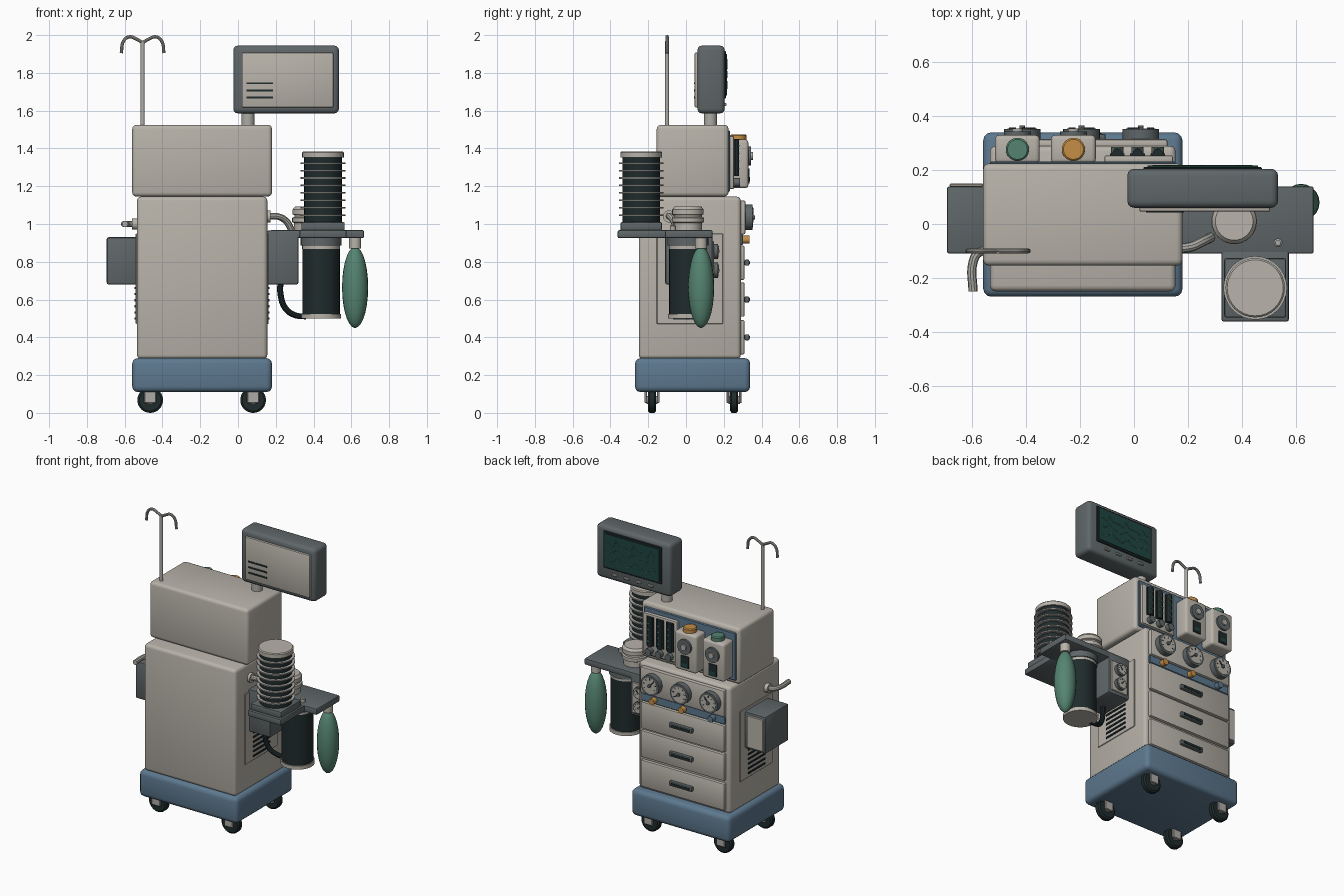
import bpy, bmesh, math
from mathutils import Matrix, Vector

if "Cube" in bpy.data.objects:
    bpy.data.objects.remove(bpy.data.objects["Cube"])


def material(name, r, g, b):
    m = bpy.data.materials.new(name)
    m.diffuse_color = (r, g, b, 1)
    m.use_nodes = True
    m.node_tree.nodes["Principled BSDF"].inputs["Base Color"].default_value = m.diffuse_color
    return m


BEIGE = material("warm_beige", 0.48, 0.45, 0.40)
BLUE = material("slate_blue", 0.11, 0.19, 0.275)
GREY = material("dark_grey", 0.115, 0.135, 0.14)
BLACK = material("rubber_black", 0.014, 0.024, 0.025)
GREEN = material("bag_green", 0.09, 0.23, 0.165)
ORANGE = material("amber", 0.56, 0.27, 0.06)
METAL = material("pale_metal", 0.42, 0.41, 0.38)
SCREEN = material("screen_teal", 0.014, 0.06, 0.052)
TRACE = material("trace_green", 0.05, 0.17, 0.13)


def finish(bm, name, mat):
    me = bpy.data.meshes.new(name)
    bm.to_mesh(me)
    bm.free()
    me.materials.append(mat)
    ob = bpy.data.objects.new(name, me)
    bpy.context.collection.objects.link(ob)
    return ob


def box(name, x, y, z, mat, bevel=0.0, seg=3):
    """Box from (min, max) pairs with rounded edges."""
    bm = bmesh.new()
    bmesh.ops.create_cube(bm, size=1)
    for v in bm.verts:
        v.co = [(p[0] + p[1]) / 2 + c * (p[1] - p[0]) for p, c in zip((x, y, z), v.co)]
    if bevel:
        bmesh.ops.bevel(bm, geom=bm.edges[:], offset=bevel, segments=seg,
                        profile=0.5, affect='EDGES')
    return finish(bm, name, mat)


AXES = {'X': Matrix.Rotation(math.pi / 2, 4, 'Y'),
        'Y': Matrix.Rotation(-math.pi / 2, 4, 'X'),
        'Z': Matrix.Identity(4)}


def lathe(name, base, axis, profile, mat, seg=32):
    """Solid of revolution; profile holds (radius, height) pairs from base along axis."""
    bm = bmesh.new()
    rings = [[bm.verts.new((r * math.cos(2 * math.pi * i / seg),
                            r * math.sin(2 * math.pi * i / seg), h)) for i in range(seg)]
             for r, h in profile]
    for a, b in zip(rings, rings[1:]):
        for i in range(seg):
            j = (i + 1) % seg
            bm.faces.new((a[i], a[j], b[j], b[i]))
    bm.faces.new(rings[0][::-1])
    bm.faces.new(rings[-1])
    bm.transform(Matrix.Translation(base) @ AXES[axis])
    return finish(bm, name, mat)


def cyl(name, base, axis, r, h, mat, seg=32):
    return lathe(name, base, axis, [(r, 0), (r, h)], mat, seg)


def tube(name, pts, r, mat, smooth=True):
    """Round tube along a path."""
    cu = bpy.data.curves.new(name, 'CURVE')
    cu.dimensions = '3D'
    cu.bevel_depth, cu.bevel_resolution, cu.resolution_u = r, 3, 6
    cu.use_fill_caps = True
    sp = cu.splines.new('BEZIER' if smooth else 'POLY')
    if smooth:
        sp.bezier_points.add(len(pts) - 1)
        for p, c in zip(sp.bezier_points, pts):
            p.co = c
            p.handle_left_type = p.handle_right_type = 'AUTO'
    else:
        sp.points.add(len(pts) - 1)
        for p, c in zip(sp.points, pts):
            p.co = (*c, 1)
    tmp = bpy.data.objects.new(name + "_path", cu)
    bpy.context.collection.objects.link(tmp)
    bpy.context.view_layer.update()
    me = bpy.data.meshes.new_from_object(tmp)
    bpy.data.objects.remove(tmp)
    me.materials.clear()
    me.materials.append(mat)
    ob = bpy.data.objects.new(name, me)
    bpy.context.collection.objects.link(ob)


def gauge(name, x, y, z, r, angle):
    """Dial facing +y: rim, face, ticks, needle and hub."""
    cyl(name + "_rim", (x, y, z), 'Y', r, r * 0.55, GREY)
    f = y + r * 0.55
    cyl(name + "_face", (x, f - 0.004, z), 'Y', r * 0.8, 0.007, BEIGE)
    c = Matrix.Translation((x, 0, z))
    for k in range(7):
        t = box(name + "_tick", (-r * .03, r * .03), (f, f + .005), (r * .56, r * .72), BLACK)
        t.data.transform(c @ Matrix.Rotation(math.radians(-120 + 40 * k), 4, 'Y'))
    n = box(name + "_needle", (-r * .06, r * .06), (f, f + .006), (-r * .15, r * .6), BLACK)
    n.data.transform(c @ Matrix.Rotation(angle, 4, 'Y'))
    cyl(name + "_hub", (x, f, z), 'Y', r * 0.16, r * 0.2, GREY, 16)


# Base and casters
box("base", (-.56, .18), (-.27, .34), (.11, .29), BLUE, .03)
for x in (-.465, .08):
    for y in (-.18, .255):
        lathe("caster_wheel", (x, y - .021, .068), 'Y',
              [(.058, 0), (.068, .008), (.068, .034), (.058, .042)], BLACK)
        cyl("caster_hub", (x, y - .03, .068), 'Y', .022, .06, METAL, 20)
        for s in (-1, 1):
            box("caster_fork", (x - .032, x + .032), (y + s * .033 - .007, y + s * .033 + .007),
                (.052, .115), METAL, .004, 1)

# Main cabinet and upper housing
box("cabinet", (-.535, .155), (-.25, .29), (.285, 1.145), BEIGE, .022)
box("upper_housing", (-.56, .18), (-.155, .225), (1.145, 1.525), BEIGE, .022)

# Side panels with vent slots
for side, x in ((-1, -.535), (1, .155)):
    box("side_panel", sorted((x, x + side * .007)), (-.155, .195), (.47, .95), BEIGE, .003, 1)
    for k in range(6):
        z = .495 + k * .032
        box("vent_slot", sorted((x, x + side * .013)), (-.07, .11), (z, z + .011), BLACK)

# Drawers with handles
for z in (.40, .60, .795):
    box("drawer", (-.505, .125), (.28, .31), (z - .091, z + .091), BEIGE, .008, 2)
    box("drawer_handle", (-.275, -.105), (.31, .335), (z - .016, z + .016), GREY, .006, 2)
    box("handle_grip", (-.26, -.12), (.334, .338), (z - .007, z + .007), BLACK)

# Gauge panel, valve strip and valves
box("valve_strip", (-.505, .125), (.28, .302), (.89, .945), BLUE, .004, 1)
box("gauge_panel", (-.505, .125), (.28, .315), (.945, 1.125), BEIGE, .01, 2)
for x, a, mat in ((-.415, .7, BLUE), (-.195, 2.2, ORANGE), (.025, -.8, ORANGE)):
    gauge("pressure_gauge", x, .315, 1.035, .068, a)
    cyl("valve_knob", (x, .30, .917), 'Y', .021, .036, mat, 16)

# Upper control face: backing and two vaporizers
box("control_backing", (-.535, .155), (.215, .233), (1.17, 1.495), BLUE, .005, 1)
for x, mat in ((-.433, GREEN), (-.225, ORANGE)):
    box("vaporizer", (x - .083, x + .083), (.225, .33), (1.19, 1.447), BEIGE, .016)
    lathe("vaporizer_cap", (x, .277, 1.44), 'Z', [(.043, 0), (.043, .029), (.037, .035)], mat)
    cyl("vaporizer_dial", (x, .33, 1.36), 'Y', .05, .014, GREY)
    cyl("dial_hub", (x, .344, 1.36), 'Y', .02, .01, METAL, 16)
    box("vaporizer_window", (x - .03, x + .03), (.325, .336), (1.215, 1.295), BLACK)
    box("window_level", (x - .018, x + .018), (.335, .338), (1.225, 1.25), SCREEN)

# Flow meters
box("flow_meter_panel", (-.11, .145), (.225, .255), (1.185, 1.465), BEIGE, .008, 2)
for x in (-.062, .013, .088):
    box("flow_tube_back", (x - .027, x + .027), (.25, .262), (1.255, 1.45), BLACK)
    cyl("flow_tube", (x, .262, 1.255), 'Z', .018, .195, BLACK, 16)
    for k in range(4):
        z = 1.29 + k * .04
        box("flow_mark", (x - .012, x + .012), (.276, .282), (z, z + .007), TRACE)
    cyl("flow_knob", (x, .25, 1.22), 'Y', .023, .035, GREY, 16)

# Monitor on post
cyl("monitor_post", (.053, .13, 1.52), 'Z', .034, .075, METAL)
box("monitor_case", (-.025, .535), (.06, .205), (1.585, 1.945), GREY, .026)
box("monitor_rear_cover", (.02, .505), (.046, .07), (1.617, 1.907), BEIGE, .006, 2)
for z in (1.67, 1.707, 1.745):
    box("rear_vent", (.045, .185), (.042, .05), (z - .005, z + .005), BLACK)
box("screen_bezel", (.035, .475), (.2, .212), (1.665, 1.915), BLACK, .004, 1)
box("screen", (.05, .46), (.21, .217), (1.68, 1.9), SCREEN)
for k in range(4):
    x = .12 + k * .09
    box("monitor_button", (x - .02, x + .02), (.2, .215), (1.625, 1.64), METAL, .003, 1)
waves = ([0, 0, .025, -.015, 0, 0], [0, .012, .018, .006, -.008, 0], [0, .02, .012, -.004, -.01, 0])
for z, wave in zip((1.84, 1.785, 1.73), waves):
    tube("screen_trace", [(.07 + .37 * i / 17, .217, z + 1.3 * wave[i % 6]) for i in range(18)],
         .0022, TRACE, False)

# Infusion pole with paired hooks
cyl("infusion_pole", (-.505, -.1, 1.52), 'Z', .011, .45, METAL, 16)
for s in (-1, 1):
    tube("pole_hook", [(-.505 + s * dx, -.1, z) for dx, z in
         ((0, 1.96), (.035, 1.98), (.07, 1.991), (.1, 1.97), (.113, 1.905))], .009, METAL)

# Left accessory box and push handle
box("left_box", (-.695, -.53), (-.11, .14), (.68, .93), GREY, .01, 2)
box("left_box_cover", (-.685, -.56), (.138, .15), (.695, .915), BEIGE, .004, 1)
cyl("handle_flange", (-.56, -.1, 1.0), 'X', .03, .03, BEIGE, 20)
tube("push_handle", [(-.53, -.1, 1.0), (-.575, -.105, 1.0), (-.597, -.14, 1.0),
                     (-.598, -.25, 1.0)], .017, METAL)

# Right accessory box with small gauges, and the shelf
box("right_box", (.15, .32), (-.11, .14), (.68, .965), GREY, .01, 2)
box("right_box_panel", (.175, .305), (.138, .148), (.70, .91), BEIGE, .004, 1)
for z, a in ((.855, .6), (.755, -.7)):
    gauge("side_gauge", .24, .148, z, .04, a)
box("shelf", (.17, .667), (-.11, .14), (.925, .968), GREY, .008, 2)

# Bellows on its bracket
bx, by = .45, -.237
box("bellows_bracket", (bx - .125, bx + .125), (by - .125, by + .14), (.925, .967), GREY, .008, 2)
box("bellows_base", (bx - .115, bx + .115), (by - .11, by + .11), (.965, 1.01), GREY, .008, 2)
cyl("bellows_core", (bx, by, 1.0), 'Z', .1, .36, BLACK)
for k in range(8):
    cyl("bellows_ring", (bx, by, 1.042 + k * .0395), 'Z', .118, .008, METAL)
lathe("bellows_cap", (bx, by, 1.353), 'Z', [(.11, 0), (.11, .026), (.104, .032)], BEIGE)

# Absorber canister below the shelf and valve dome above it
cx, cy = .44, .01
cyl("canister_collar", (cx, cy, .885), 'Z', .108, .042, GREY)
cyl("canister_rim", (cx, cy, .868), 'Z', .1, .018, BEIGE)
cyl("canister_body", (cx, cy, .52), 'Z', .099, .35, BLACK)
cyl("canister_foot", (cx, cy, .5), 'Z', .106, .024, BEIGE)
lathe("valve_dome", (.372, .01, .965), 'Z',
      [(.075, 0), (.075, .04), (.085, .045), (.085, .068), (.074, .072), (.074, .082),
       (.083, .086), (.083, .112), (.07, .128)], BEIGE)
lathe("shelf_knob", (.535, -.07, .965), 'Z', [(.016, 0), (.016, .025), (.01, .03)], METAL, 16)

# Hoses
cyl("hose_flange", (.15, -.09, 1.04), 'X', .032, .022, BEIGE, 20)
tube("upper_hose", [(.155, -.09, 1.04), (.21, -.085, 1.04), (.255, -.065, 1.015),
                    (.285, -.05, .965)], .018, METAL)
tube("lower_hose", [(.225, -.03, .7), (.225, -.03, .63), (.25, -.02, .555), (.30, 0, .518),
                    (.36, .01, .51)], .016, BLACK)

# Breathing bag
lathe("bag_neck", (.62, .08, .87), 'Z', [(.032, 0), (.032, .06)], BEIGE, 20)
lathe("breathing_bag", (.62, .08, .665), 'Z',
      [(max(.069 * math.cos(t), .004), .215 * math.sin(t)) for t in
       [math.pi * (i / 14 - .5) for i in range(15)]], GREEN, 20)

# Smooth curved surfaces, keep edges sharp
for ob in bpy.data.objects:
    ob.select_set(ob.type == 'MESH')
bpy.context.view_layer.objects.active = bpy.data.objects["base"]
bpy.ops.object.shade_smooth_by_angle(angle=math.radians(35))
